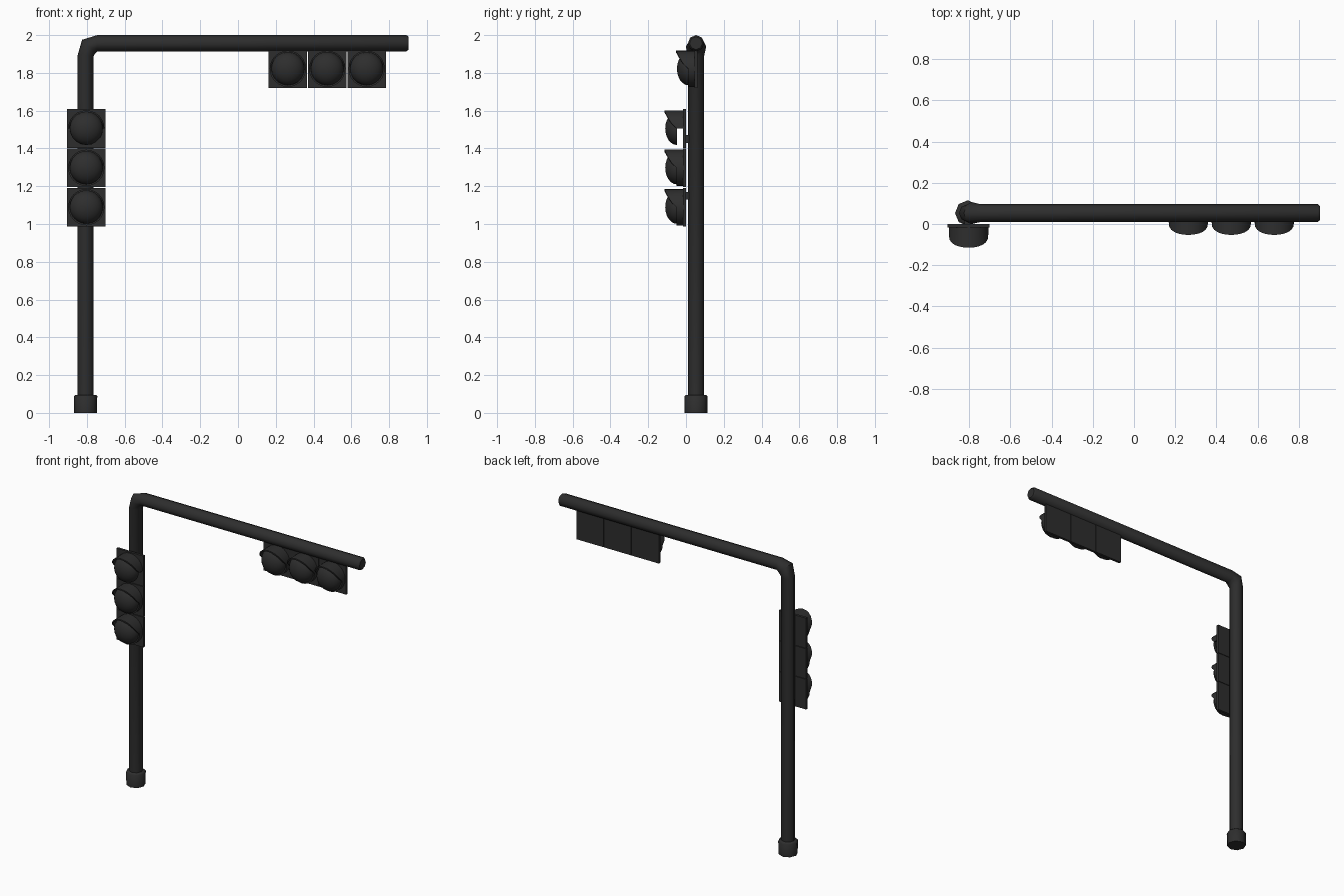
import bpy, bmesh, math
from mathutils import Vector

if "Cube" in bpy.data.objects:
    bpy.data.objects.remove(bpy.data.objects["Cube"])

mat = bpy.data.materials.new("charcoal black")
mat.diffuse_color = (0.027, 0.027, 0.027, 1)
mat.use_nodes = True
mat.node_tree.nodes["Principled BSDF"].inputs["Base Color"].default_value = mat.diffuse_color


def finish(name, bm, angle=50):
    bmesh.ops.recalc_face_normals(bm, faces=bm.faces)
    me = bpy.data.meshes.new(name)
    bm.to_mesh(me)
    bm.free()
    ob = bpy.data.objects.new(name, me)
    bpy.context.collection.objects.link(ob)
    me.materials.append(mat)
    bpy.ops.object.select_all(action='DESELECT')
    ob.select_set(True)
    bpy.context.view_layer.objects.active = ob
    bpy.ops.object.shade_smooth_by_angle(angle=math.radians(angle))
    return ob


def sweep(name, rings, n=8):
    """Rings are (x, z, tilt in degrees, radius in plane, radius along y) around y = 0.053."""
    bm = bmesh.new()
    loops = []
    for x, z, tilt, r, ry in rings:
        t = math.radians(tilt)
        side = Vector((math.cos(t), 0, -math.sin(t)))
        loops.append([bm.verts.new(Vector((x, 0.053, z)) + side * r * math.cos(a)
                                   + Vector((0, ry * math.sin(a), 0)))
                      for a in (2 * math.pi * i / n for i in range(n))])
    for p, q in zip(loops, loops[1:]):
        for i in range(n):
            bm.faces.new((p[i], p[(i + 1) % n], q[(i + 1) % n], q[i]))
    bm.faces.new(loops[0])
    bm.faces.new(loops[-1])
    return finish(name, bm)


def plate(name, x, y, z):
    bm = bmesh.new()
    bmesh.ops.create_cube(bm, size=1)
    for v in bm.verts:
        v.co = Vector((x + v.co.x * 0.205, y - 0.0085 + v.co.y * 0.017, z + v.co.z * 0.205))
    return finish(name, bm, 30)


def lens(name, x, y, z, n=20):
    # shallow dome, flat at the back
    bm = bmesh.new()
    rows = []
    for k in range(6):
        b = math.pi / 2 * k / 6
        rows.append([bm.verts.new((x + 0.088 * math.cos(b) * math.cos(2 * math.pi * i / n),
                                   y - 0.048 - 0.062 * math.sin(b),
                                   z + 0.088 * math.cos(b) * math.sin(2 * math.pi * i / n)))
                     for i in range(n)])
    tip = bm.verts.new((x, y - 0.11, z))
    for p, q in zip(rows, rows[1:]):
        for i in range(n):
            bm.faces.new((p[i], p[(i + 1) % n], q[(i + 1) % n], q[i]))
    for i in range(n):
        bm.faces.new((rows[-1][i], rows[-1][(i + 1) % n], tip))
    bm.faces.new(rows[0])
    return finish(name, bm)


def hood(name, x, y, z, full, n=24):
    # thin tube whose front edge reaches forward over the top half
    bm = bmesh.new()
    span = 2 * math.pi if full else math.pi
    count = n if full else n // 2
    sections = []
    for i in range(count if full else count + 1):
        a = span * i / count
        s = math.sin(a)
        front = y - 0.05 - 0.065 * max(s, 0) ** 0.7
        sections.append([bm.verts.new((x + r * math.cos(a), yy, z + r * s))
                         for r, yy in ((0.096, y - 0.015), (0.096, front),
                                       (0.087, front), (0.087, y - 0.015))])
    pairs = list(zip(sections, sections[1:]))
    if full:
        pairs.append((sections[-1], sections[0]))
    for p, q in pairs:
        for j in range(4):
            bm.faces.new((p[j], p[(j + 1) % 4], q[(j + 1) % 4], q[j]))
    if not full:
        bm.faces.new(sections[0])
        bm.faces.new(sections[-1])
    return finish(name, bm)


# bent pole with its arm, and the foot collar
sweep("pole_and_arm", [(-0.807, 0.02, 0, 0.043, 0.043), (-0.807, 1.89, 0, 0.043, 0.043),
                       (-0.79, 1.94, 45, 0.05, 0.054), (-0.745, 1.957, 90, 0.043, 0.043),
                       (0.892, 1.957, 90, 0.043, 0.043), (0.903, 1.957, 90, 0.034, 0.034)])
sweep("foot_collar", [(-0.807, 0, 0, 0.06, 0.06), (-0.807, 0.088, 0, 0.062, 0.062),
                      (-0.807, 0.096, 0, 0.054, 0.054)])

# two signals of three lamps: one upright on the pole, one hung from the arm
lamps = [("pole_signal", -0.803, 0.0, 1.506 - 0.2085 * i, i > 0) for i in range(3)]
lamps += [("arm_signal", 0.264 + 0.2085 * i, 0.062, 1.822, True) for i in range(3)]
for i, (label, x, y, z, full) in enumerate(lamps):
    tag = f"{label}_{i % 3 + 1}"
    plate(tag + "_back_plate", x, y, z)
    lens(tag + "_lens", x, y, z)
    hood(tag + "_hood", x, y, z, full)

# brackets between the pole and its signal
for z in (1.15, 1.45):
    bm = bmesh.new()
    bmesh.ops.create_cube(bm, size=1)
    for v in bm.verts:
        v.co = Vector((-0.807 + v.co.x * 0.03, 0.01 + v.co.y * 0.03, z + v.co.z * 0.04))
    finish("signal_bracket", bm, 30)
